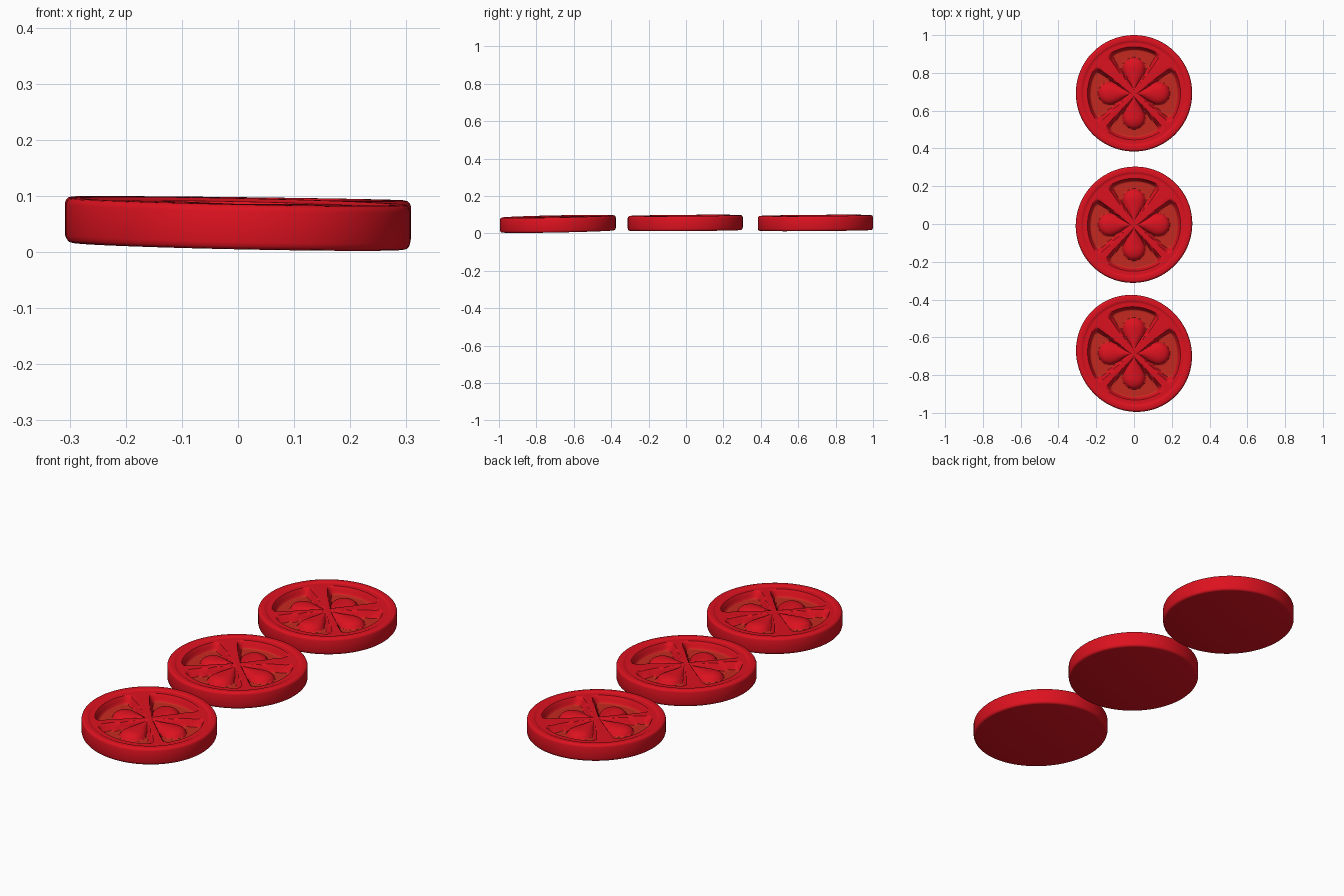
import bpy, bmesh, math

if "Cube" in bpy.data.objects:
    bpy.data.objects.remove(bpy.data.objects["Cube"])

N = 144          # sides around each slice
R = 0.308        # nominal radius
THICK = 0.08


def smooth(a, b, x):
    t = min(1, max(0, (x - a) / (b - a)))
    return t * t * (3 - 2 * t)


def smax(a, b, k=0.035):
    h = max(k - abs(a - b), 0) / k
    return max(a, b) + h * h * k / 4


def relief(r, a):
    """Height below the rim and whether the point is on a seed-chamber floor."""
    x, y = r * math.cos(a), r * math.sin(a)
    z = -0.005 * (1 - smooth(0.268, 0.280, r))
    # flesh spokes on the diagonals, wider in the upper half
    d = 1.0
    for sx in (1, -1):
        for sy in (1, -1):
            if x * sx + y * sy >= 0:
                dist = abs(x * sy - y * sx) / math.sqrt(2)
                wide = 0.012 + (0.12 if sy > 0 else 0.05) * r
                d = min(d, dist - wide)
    inside = -smax(r - 0.243, -d)
    cave = smooth(-0.004, 0.014, inside)
    floor = z - 0.034 * cave
    # teardrop seed lobe in the middle of each chamber
    if abs(x) > abs(y):
        u, v = abs(x), abs(y)
    else:
        u, v = abs(y), abs(x)
    if u < 0.13:
        q = v / (0.010 + 0.048 * smooth(0, 0.13, u))
    else:
        q = math.hypot(u - 0.13, v) / 0.058
    lobe = -0.039 + 0.030 * math.sqrt(max(0, 1 - q * q))
    return max(floor, lobe), cave > 0.85 and q > 1


def material(name, col):
    m = bpy.data.materials.new(name)
    m.diffuse_color = (*col, 1)
    m.use_nodes = True
    m.node_tree.nodes["Principled BSDF"].inputs["Base Color"].default_value = m.diffuse_color
    return m


skin = material("tomato_red", (0.72, 0.006, 0.014))
pulp = material("chamber_orange", (0.56, 0.022, 0.014))


def tomato_slice(name, cy, stretch, tilt, z0):
    """Round slice; stretch = oval amount on the lower-right diagonal."""
    bm = bmesh.new()

    def place(r, a, z):
        f = 1 + stretch * math.cos(2 * (a + math.radians(50))) * (r / R) ** 2
        x, y = r * f * math.cos(a), r * f * math.sin(a)
        return bm.verts.new((x, y + cy, z0 + z + tilt[0] * x + tilt[1] * y))

    # body profile from the underside to the top edge
    prof = [(R - 0.012, 0), (R - 0.006, 0.0015), (R - 0.002, 0.006), (R, 0.013),
            (R, THICK - 0.012), (R - 0.002, THICK - 0.006),
            (R - 0.006, THICK - 0.0015), (R - 0.012, THICK)]
    angs = [2 * math.pi * i / N for i in range(N)]
    rings = [[place(r, a, z) for a in angs] for r, z in prof]
    flags = [[False] * N for _ in prof]
    # carved top face
    steps = 62
    for k in range(steps):
        r = 0.288 - k * (0.288 - 0.006) / (steps - 1)
        pts = [relief(r, a) for a in angs]
        rings.append([place(r, a, THICK + p[0]) for a, p in zip(angs, pts)])
        flags.append([p[1] for p in pts])
    for k in range(len(rings) - 1):
        for i in range(N):
            j = (i + 1) % N
            f = bm.faces.new((rings[k][i], rings[k][j], rings[k + 1][j], rings[k + 1][i]))
            n = sum((flags[k][i], flags[k][j], flags[k + 1][j], flags[k + 1][i]))
            f.material_index = 1 if n > 2 else 0
    bm.faces.new(rings[0][::-1])
    bm.faces.new(rings[-1])
    me = bpy.data.meshes.new(name)
    bm.to_mesh(me)
    bm.free()
    me.materials.append(skin)
    me.materials.append(pulp)
    ob = bpy.data.objects.new(name, me)
    bpy.context.collection.objects.link(ob)
    bpy.ops.object.select_all(action='DESELECT')
    ob.select_set(True)
    bpy.context.view_layer.objects.active = ob
    bpy.ops.object.shade_smooth_by_angle(angle=math.radians(40))


# three slices in a row
tomato_slice("back_slice", 0.692, 0.0, (-0.012, 0.008), 0.0155)
tomato_slice("middle_slice", -0.004, -0.01, (-0.012, 0.008), 0.0155)
tomato_slice("front_slice", -0.685, 0.025, (-0.02, 0.019), 0.0105)
